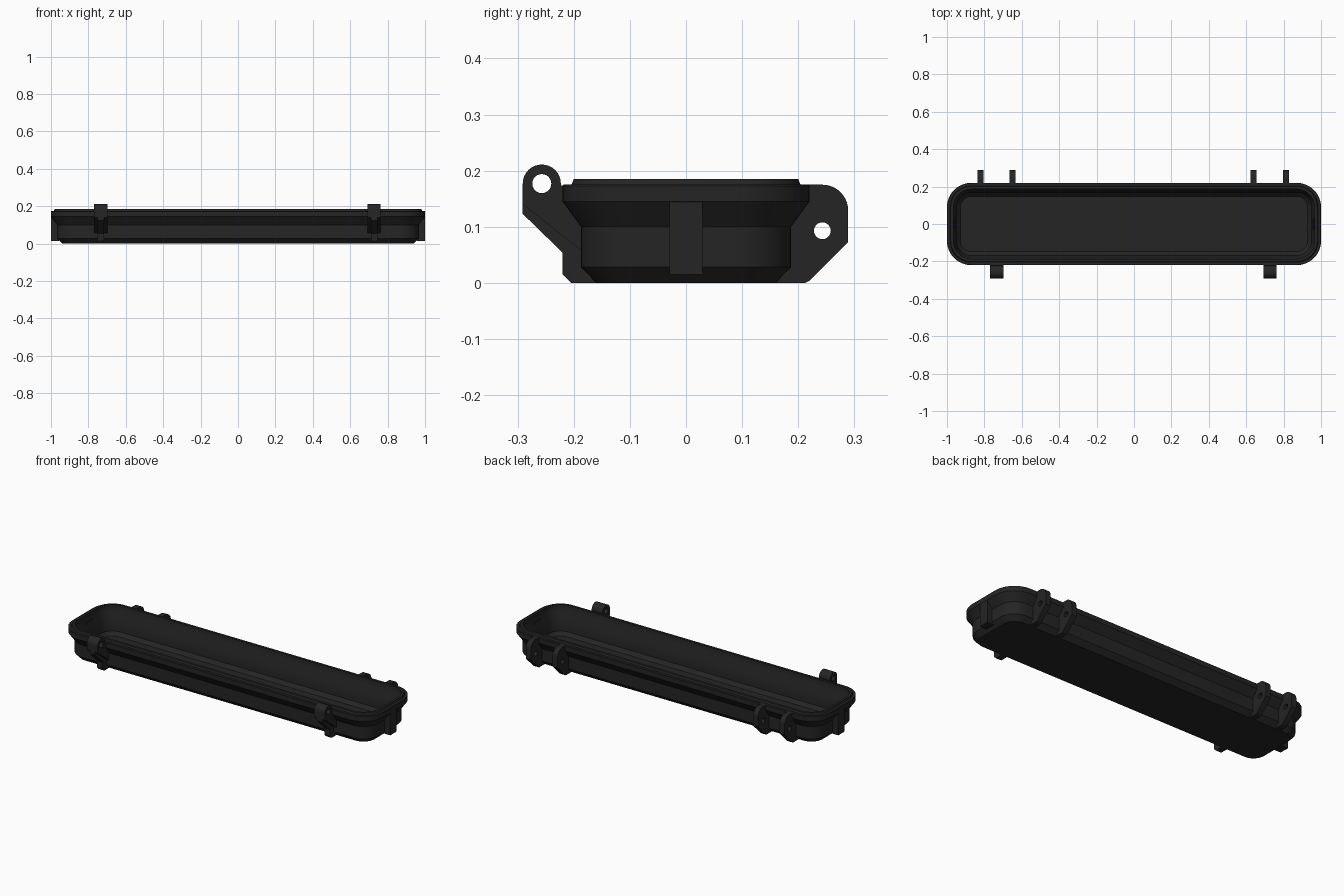
import bpy, bmesh, math

if "Cube" in bpy.data.objects:
    bpy.data.objects.remove(bpy.data.objects["Cube"])

mat = bpy.data.materials.new("black plastic")
mat.diffuse_color = (0.018, 0.018, 0.018, 1)
mat.use_nodes = True
mat.node_tree.nodes["Principled BSDF"].inputs["Base Color"].default_value = mat.diffuse_color


def finish(ob):
    """Colour the part and smooth its round faces."""
    ob.data.materials.clear()
    ob.data.materials.append(mat)
    bpy.ops.object.select_all(action='DESELECT')
    ob.select_set(True)
    bpy.context.view_layer.objects.active = ob
    bpy.ops.object.shade_smooth_by_angle(angle=math.radians(30))


def rounded_rect(inset, z, hx=1.0, hy=0.22, radius=0.13, steps=12):
    hx, hy, r = hx - inset, hy - inset, radius - inset
    pts = []
    for k, (sx, sy) in enumerate([(1, 1), (-1, 1), (-1, -1), (1, -1)]):
        for i in range(steps + 1):
            a = math.pi / 2 * (k + i / steps)
            pts.append((sx * (hx - r) + r * math.cos(a), sy * (hy - r) + r * math.sin(a), z))
    return pts


def arc(cy, cz, r, a0, a1, n=16):
    return [(cy + r * math.cos(math.radians(a0 + (a1 - a0) * i / n)),
             cz + r * math.sin(math.radians(a0 + (a1 - a0) * i / n))) for i in range(n + 1)]


def side_plate(name, x, width, outlines):
    """Extrude (y, z) outlines along x; later outlines become holes."""
    cu = bpy.data.curves.new(name, 'CURVE')
    cu.dimensions = '2D'
    cu.fill_mode = 'BOTH'
    cu.extrude = width / 2
    for pts in outlines:
        sp = cu.splines.new('POLY')
        sp.points.add(len(pts) - 1)
        for p, (y, z) in zip(sp.points, pts):
            p.co = (y, z, 0, 1)
        sp.use_cyclic_u = True
    ob = bpy.data.objects.new(name, cu)
    ob.location.x = x
    ob.rotation_euler = (math.pi / 2, 0, math.pi / 2)
    bpy.context.collection.objects.link(ob)
    bpy.ops.object.select_all(action='DESELECT')
    ob.select_set(True)
    bpy.context.view_layer.objects.active = ob
    bpy.ops.object.convert(target='MESH')
    finish(bpy.context.view_layer.objects.active)


# Tray shell: wall section (inset, z) from the underside, over the rim, to the floor
section = [(0.06, 0), (0.033, 0.028), (0.033, 0.1), (0, 0.145), (0, 0.173), (0.002, 0.175),
           (0.016, 0.175), (0.02, 0.185), (0.034, 0.185), (0.034, 0.15), (0.053, 0.115),
           (0.053, 0.04), (0.072, 0.02)]
bm = bmesh.new()
rings = [[bm.verts.new(p) for p in rounded_rect(d, z)] for d, z in section]
for a, b in zip(rings, rings[1:]):
    n = len(a)
    for i in range(n):
        bm.faces.new((a[i], a[(i + 1) % n], b[(i + 1) % n], b[i]))
bm.faces.new(rings[0][::-1])
bm.faces.new(rings[-1])
bmesh.ops.recalc_face_normals(bm, faces=bm.faces)
me = bpy.data.meshes.new("tray")
bm.to_mesh(me)
bm.free()
tray = bpy.data.objects.new("tray", me)
bpy.context.collection.objects.link(tray)
finish(tray)

# Ribs on both short ends
for side in (-1, 1):
    bpy.ops.mesh.primitive_cube_add(size=1, location=(side * 0.978, 0, 0.08))
    rib = bpy.context.object
    rib.name = "end_rib"
    rib.scale = (0.043, 0.058, 0.13)
    bpy.ops.object.transform_apply(location=False, rotation=False, scale=True)
    finish(rib)

# Front latch mounts: wide pierced knuckle over a narrow foot
knuckle = arc(-0.257, 0.177, 0.034, 0, 180) + [
    (-0.291, 0.14), (-0.187, 0.058), (-0.18, 0.058), (-0.18, 0.11), (-0.21, 0.14),
    (-0.21, 0.174), (-0.223, 0.174)]
foot = [(-0.291, 0.14), (-0.291, 0.123), (-0.22, 0.054), (-0.22, 0.015), (-0.205, 0),
        (-0.155, 0), (-0.18, 0.03), (-0.18, 0.07)]
pin_hole = arc(-0.257, 0.177, 0.017, 0, 345, 23)
for x in (-0.734, 0.728):
    side_plate("latch_knuckle", x, 0.07, [knuckle, pin_hole])
    side_plate("latch_foot", x, 0.036, [foot])

# Back hinge ears
ear = arc(0.243, 0.129, 0.046, 0, 90) + [
    (0.205, 0.175), (0.205, 0.14), (0.18, 0.11), (0.18, 0.03), (0.155, 0),
    (0.212, 0), (0.22, 0.004), (0.289, 0.073)]
ear_hole = arc(0.243, 0.093, 0.015, 0, 345, 23)
for x in (-0.821, -0.65, 0.64, 0.812):
    side_plate("hinge_ear", x, 0.032, [ear, ear_hole])
